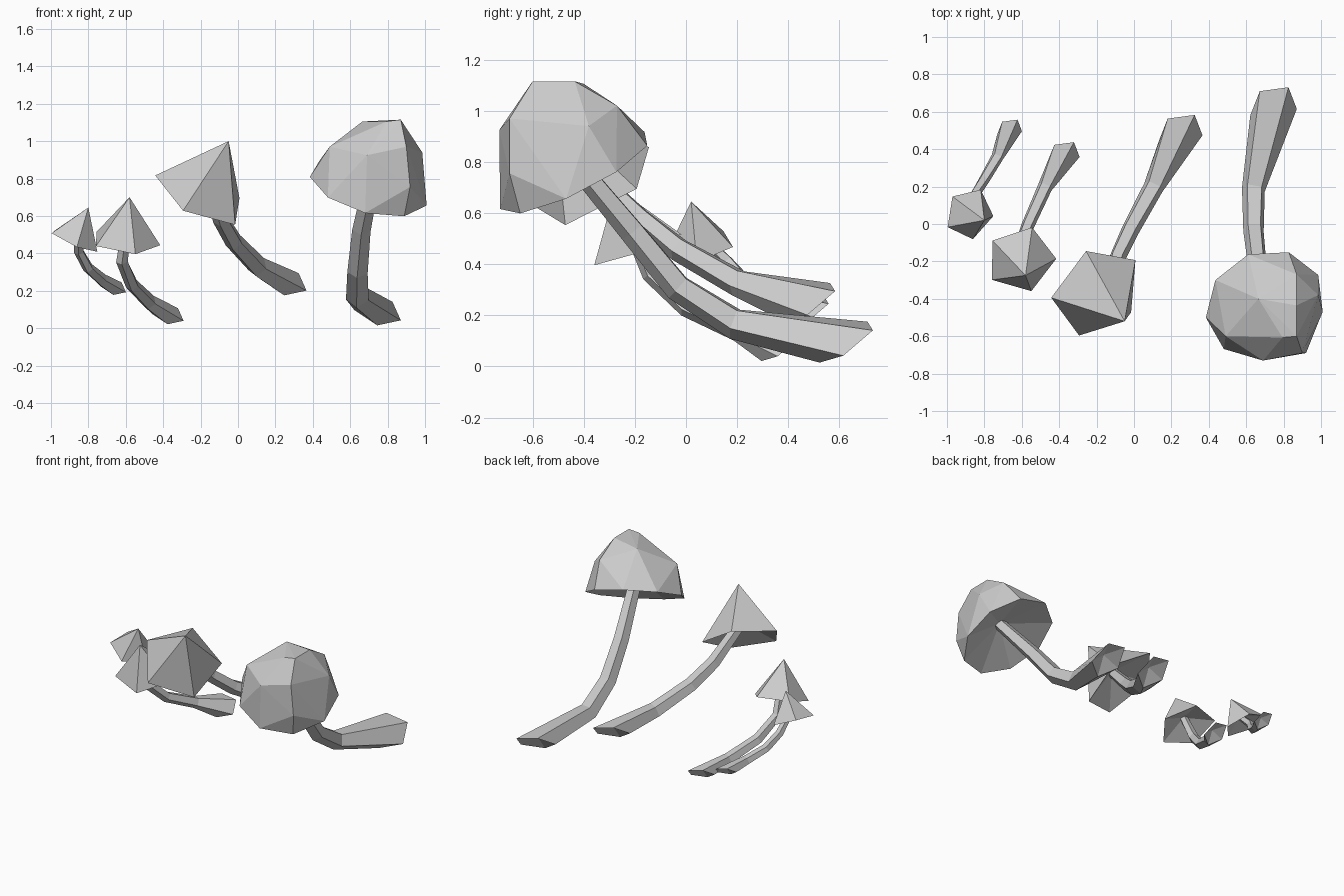
import bpy, bmesh
from math import cos, sin, tau
from mathutils import Vector

if "Cube" in bpy.data.objects:
    bpy.data.objects.remove(bpy.data.objects["Cube"])

BASE_UP = Vector((0.25, -0.57, 0.78))  # shared tilt of the stem feet
FOOT_REF = Vector((1, -0.15, -0.4))    # first corner of each foot


def ring(centre, normal, ref, radius, sides):
    """Regular polygon around centre, first corner toward ref."""
    n = normal.normalized()
    u = (ref - n * ref.dot(n)).normalized()
    v = n.cross(u)
    return [centre + radius * (u * cos(tau * i / sides) + v * sin(tau * i / sides))
            for i in range(sides)]


def finish(bm, name):
    bmesh.ops.recalc_face_normals(bm, faces=bm.faces)
    mesh = bpy.data.meshes.new(name)
    bm.to_mesh(mesh)
    bm.free()
    bpy.context.collection.objects.link(bpy.data.objects.new(name, mesh))


def cap(name, centre, apex, ref, sides, radius, dome):
    """Faceted dome over a regular rim, with a hollow underside."""
    axis = apex - centre
    bm = bmesh.new()
    rim = [bm.verts.new(p) for p in ring(centre, axis, ref, radius, sides)]
    for p in [apex] + dome:
        bm.verts.new(p)
    bmesh.ops.convex_hull(bm, input=bm.verts[:])
    rim_set = set(rim)
    flat = [f for f in bm.faces if all(v in rim_set for v in f.verts)]
    bmesh.ops.delete(bm, geom=flat, context='FACES_ONLY')
    bmesh.ops.delete(bm, geom=[e for e in bm.edges if not e.link_faces], context='EDGES')
    bmesh.ops.delete(bm, geom=[v for v in bm.verts if not v.link_faces], context='VERTS')
    hollow = bm.verts.new(centre + axis * 0.3)
    for i, v in enumerate(rim):
        bm.faces.new((rim[(i + 1) % sides], v, hollow))
    finish(bm, name)


def stem(name, path, radii):
    """Five-sided tube along path, flared at the foot."""
    bm = bmesh.new()
    rows = []
    for i, p in enumerate(path):
        normal = BASE_UP if i == 0 else path[min(i + 1, len(path) - 1)] - path[i - 1]
        rows.append([bm.verts.new(q) for q in ring(p, normal, FOOT_REF, radii[i], 5)])
    for a, b in zip(rows, rows[1:]):
        for i in range(5):
            j = (i + 1) % 5
            bm.faces.new((a[i], a[j], b[j], b[i]))
    # hollow foot
    inner = bm.verts.new(path[0] + BASE_UP * radii[0] * 0.4)
    for i in range(5):
        bm.faces.new((rows[0][(i + 1) % 5], rows[0][i], inner))
    bm.faces.new(rows[-1])
    finish(bm, name)


# irregular facets of the big round cap
DOME = [Vector(p) for p in (
    (0.69, -0.73, 0.925), (0.90, -0.69, 0.97), (0.87, -0.60, 1.115),
    (0.87, -0.435, 1.115), (0.665, -0.40, 1.105), (0.49, -0.60, 0.97),
    (0.92, -0.69, 0.755), (0.985, -0.38, 0.94), (0.87, -0.27, 1.02))]

# name, cap centre, apex, rim corner direction, rim sides, rim radius, dome points,
# foot radius, stem radius, stem path
mushrooms = [
    ("tiny", (-0.88, 0.055, 0.469), (-0.80, 0.02, 0.645), (0.135, -0.015, -0.05),
     5, 0.142, [], 0.072, 0.027,
     [(-0.665, 0.505, 0.22), (-0.73, 0.36, 0.26), (-0.80, 0.24, 0.32), (-0.85, 0.16, 0.41)]),
    ("small", (-0.605, -0.19, 0.462), (-0.58, -0.275, 0.70), (0.175, 0.005, -0.02),
     5, 0.19, [], 0.092, 0.033,
     [(-0.375, 0.37, 0.075), (-0.475, 0.2, 0.14), (-0.565, 0.0, 0.23), (-0.62, -0.14, 0.36)]),
    ("medium", (-0.20, -0.36, 0.71), (-0.05, -0.52, 1.0), (0.19, 0.165, -0.027),
     5, 0.267, [], 0.127, 0.045,
     [(0.25, 0.49, 0.25), (0.105, 0.2, 0.33), (-0.02, -0.03, 0.46), (-0.09, -0.18, 0.58)]),
    ("large", (0.70, -0.433, 0.757), (0.794, -0.607, 1.105), (-0.317, -0.067, 0.053),
     9, 0.327, DOME, 0.135, 0.052,
     [(0.747, 0.632, 0.094), (0.64, 0.19, 0.17), (0.64, -0.03, 0.31), (0.66, -0.21, 0.53)]),
]

for name, centre, apex, ref, sides, radius, dome, foot, thick, path in mushrooms:
    centre, apex = Vector(centre), Vector(apex)
    cap(name + "_mushroom_cap", centre, apex, Vector(ref), sides, radius, dome)
    pts = [Vector(p) for p in path] + [centre + (apex - centre) * 0.3]
    stem(name + "_mushroom_stem", pts, [foot, thick * 1.25, thick * 1.1, thick, thick * 0.8])
